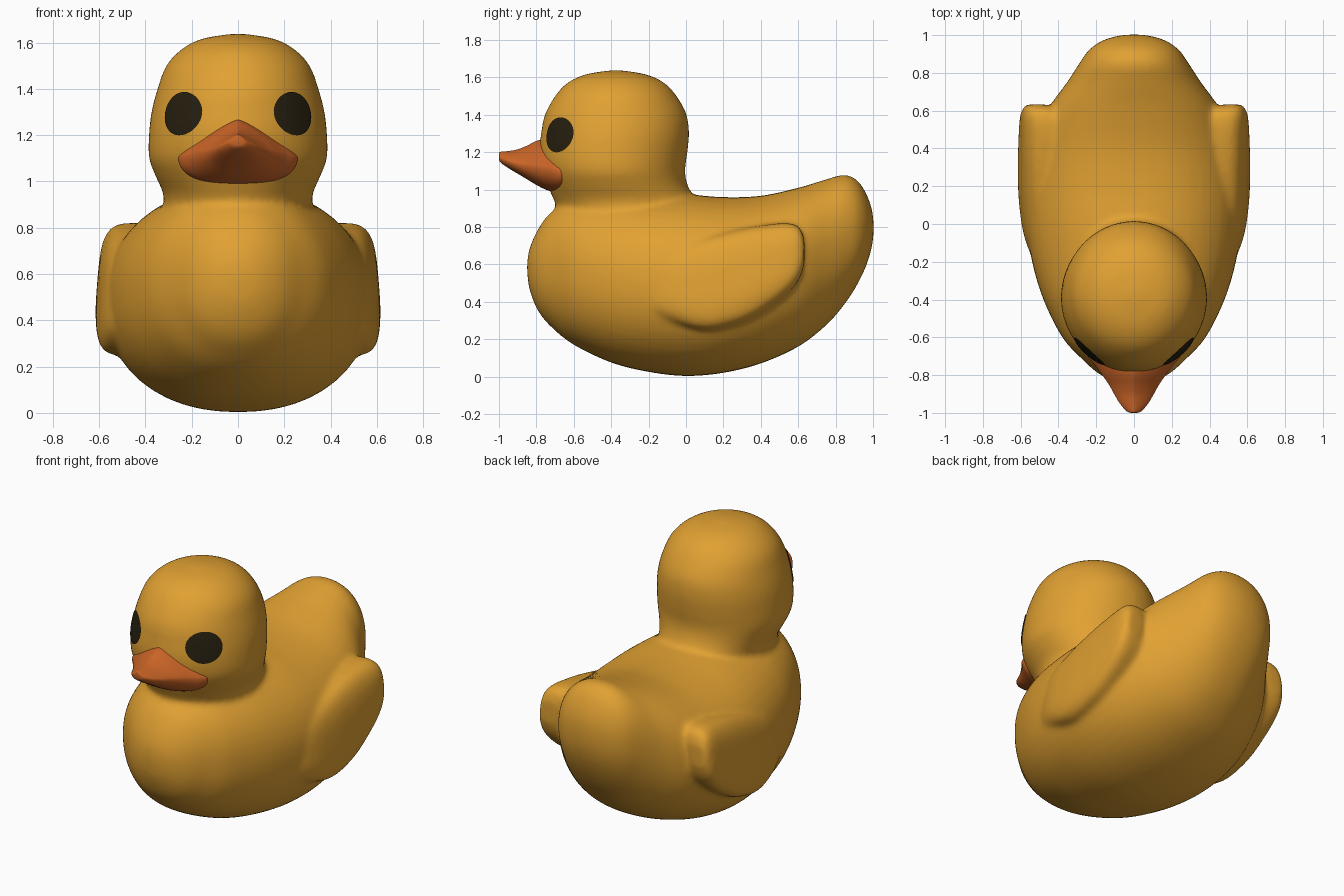
import bpy, bmesh, math
from mathutils import Vector
from mathutils.bvhtree import BVHTree

if "Cube" in bpy.data.objects:
    bpy.data.objects.remove(bpy.data.objects["Cube"])


def material(name, rgb):
    m = bpy.data.materials.new(name)
    m.diffuse_color = (*rgb, 1)
    m.use_nodes = True
    m.node_tree.nodes["Principled BSDF"].inputs["Base Color"].default_value = m.diffuse_color
    return m


YELLOW = material("warm_yellow", (0.75, 0.355, 0.032))
ORANGE = material("beak_orange", (0.60, 0.13, 0.02))
BLACK = material("eye_black", (0.02, 0.014, 0.005))


def smooth_rows(rows, steps=6):
    """Catmull-Rom interpolation through the section rows."""
    out, n = [], len(rows)
    for i in range(n - 1):
        quad = zip(rows[max(i - 1, 0)], rows[i], rows[i + 1], rows[min(i + 2, n - 1)])
        quad = list(quad)
        for s in range(steps):
            t = s / steps
            out.append([0.5 * (2 * b + (c - a) * t + (2 * a - 5 * b + 4 * c - d) * t * t
                               + (3 * b - a - 3 * c + d) * t ** 3) for a, b, c, d in quad])
    out.append(list(rows[-1]))
    return out


def section(u0, u1, v0, v1, p_top, p_bot, mid=0.5, n=48):
    """Superellipse ring filling the box u0..u1, v0..v1."""
    cu, ru, cv = (u0 + u1) / 2, (u1 - u0) / 2, v0 + (v1 - v0) * mid
    pts = []
    for k in range(n):
        a = 2 * math.pi * k / n
        c, s = math.cos(a), math.sin(a)
        p = p_top if s > 0 else p_bot
        e = 2 / p
        u = cu + ru * math.copysign(abs(c) ** e, c)
        rv = v1 - cv if s > 0 else cv - v0
        pts.append((u, cv + rv * math.copysign(abs(s) ** e, s)))
    return pts


def loft(bm, rings):
    loops = [[bm.verts.new(p) for p in ring] for ring in rings]
    for a, b in zip(loops, loops[1:]):
        for k in range(len(a)):
            j = (k + 1) % len(a)
            bm.faces.new((a[k], a[j], b[j], b[k]))
    bm.faces.new(loops[0])
    bm.faces.new(loops[-1])


def finish(bm, name, mat):
    bmesh.ops.recalc_face_normals(bm, faces=bm.faces)
    me = bpy.data.meshes.new(name)
    bm.to_mesh(me)
    bm.free()
    me.materials.append(mat)
    for f in me.polygons:
        f.use_smooth = True
    ob = bpy.data.objects.new(name, me)
    bpy.context.collection.objects.link(ob)
    return ob


# Body and tail: y, bottom, top, half width
bm = bmesh.new()
body = [(-.85, .56, .61, .02), (-.835, .46, .69, .10), (-.79, .35, .79, .19), (-.72, .265, .88, .27),
        (-.6, .17, .95, .38), (-.4, .075, .98, .48), (-.2, .025, .98, .54), (0, .003, .975, .57),
        (.2, .02, .96, .575), (.4, .07, .967, .54), (.6, .16, 1.01, .46), (.75, .275, 1.055, .355),
        (.85, .39, 1.08, .29), (.92, .5, 1.045, .24), (.97, .61, .965, .17), (.997, .71, .88, .08),
        (1.003, .78, .81, .02)]
loft(bm, [[(u, y, v) for u, v in section(-w, w, b, t, 2.15, 2.2)]
          for y, b, t, w in smooth_rows(body)])

# Head and neck: z, front y, back y, half width
head = [(.8, -.64, .04, .33), (.93, -.70, .05, .32), (1.02, -.74, .01, .355), (1.1, -.77, -.005, .385),
        (1.2, -.785, .008, .385), (1.3, -.775, .016, .374), (1.4, -.755, .004, .348),
        (1.5, -.70, -.05, .31), (1.57, -.635, -.115, .245), (1.615, -.54, -.21, .16),
        (1.637, -.41, -.34, .035)]
loft(bm, [[(u, v, z) for u, v in section(-w, w, f, b, 2, 2)]
          for z, f, b, w in smooth_rows(head)])

# Wings: y, bottom, top, inner x, outer x; leaning inwards towards the top
wing = [(-.35, .38, .6, .3, .46), (-.1, .3, .68, .35, .57), (.1, .25, .74, .38, .605),
        (.3, .29, .79, .38, .617), (.45, .37, .815, .37, .62), (.55, .45, .82, .39, .62),
        (.605, .52, .8, .43, .612), (.633, .6, .74, .49, .59)]
for side in (1, -1):
    loft(bm, [[(side * (u - .1 * (v - .45)), y, v) for u, v in section(i, o, b, t, 3, 3)]
              for y, b, t, i, o in smooth_rows(wing)])

# Fuse into one soft moulded skin
duck = finish(bm, "body_head_and_wings", YELLOW)
rm = duck.modifiers.new("fuse", 'REMESH')
rm.mode = 'VOXEL'
rm.voxel_size = 0.015
rm.use_smooth_shade = True
sm = duck.modifiers.new("soften", 'SMOOTH')
sm.factor = 0.5
sm.iterations = 14

# Beak: y, bottom, top, half width
bm = bmesh.new()
beak = [(-1.0, 1.165, 1.195, .012), (-.992, 1.145, 1.202, .038), (-.95, 1.115, 1.206, .075),
        (-.9, 1.085, 1.215, .105), (-.85, 1.055, 1.235, .133), (-.8, 1.025, 1.26, .168),
        (-.75, 1.0, 1.272, .205), (-.7, .985, 1.272, .245), (-.66, .985, 1.26, .255),
        (-.6, 1.0, 1.2, .2)]
loft(bm, [[(u, y, v) for u, v in section(-w, w, b, t, 1.3, 2.3, .42)]
          for y, b, t, w in smooth_rows(beak)])
finish(bm, "beak", ORANGE)

# Eyes: oval discs projected onto the head
tree = BVHTree.FromObject(duck, bpy.context.evaluated_depsgraph_get())
for side, name in ((1, "left_eye"), (-1, "right_eye")):
    bm = bmesh.new()
    inward = Vector((-side, 1, 0)).normalized()
    across = Vector((side, 1, 0)).normalized()
    centre = Vector((side * .222, -.66, 1.292))

    def project(r, a):
        p = centre + across * (.106 * r * math.cos(a)) + Vector((0, 0, .093 * r * math.sin(a)))
        hit, normal, _, _ = tree.ray_cast(p - inward, inward)
        return hit + normal * .005

    rings = [[bm.verts.new(project(r / 5, 2 * math.pi * k / 40)) for k in range(40)]
             for r in range(1, 6)]
    bm.faces.new(rings[0])
    for a, b in zip(rings, rings[1:]):
        for k in range(40):
            j = (k + 1) % 40
            bm.faces.new((a[k], b[k], b[j], a[j]))
    bm.normal_update()
    if sum((f.normal.dot(inward) for f in bm.faces)) > 0:
        bmesh.ops.reverse_faces(bm, faces=bm.faces)
    me = bpy.data.meshes.new(name)
    bm.to_mesh(me)
    bm.free()
    me.materials.append(BLACK)
    for f in me.polygons:
        f.use_smooth = True
    bpy.context.collection.objects.link(bpy.data.objects.new(name, me))
